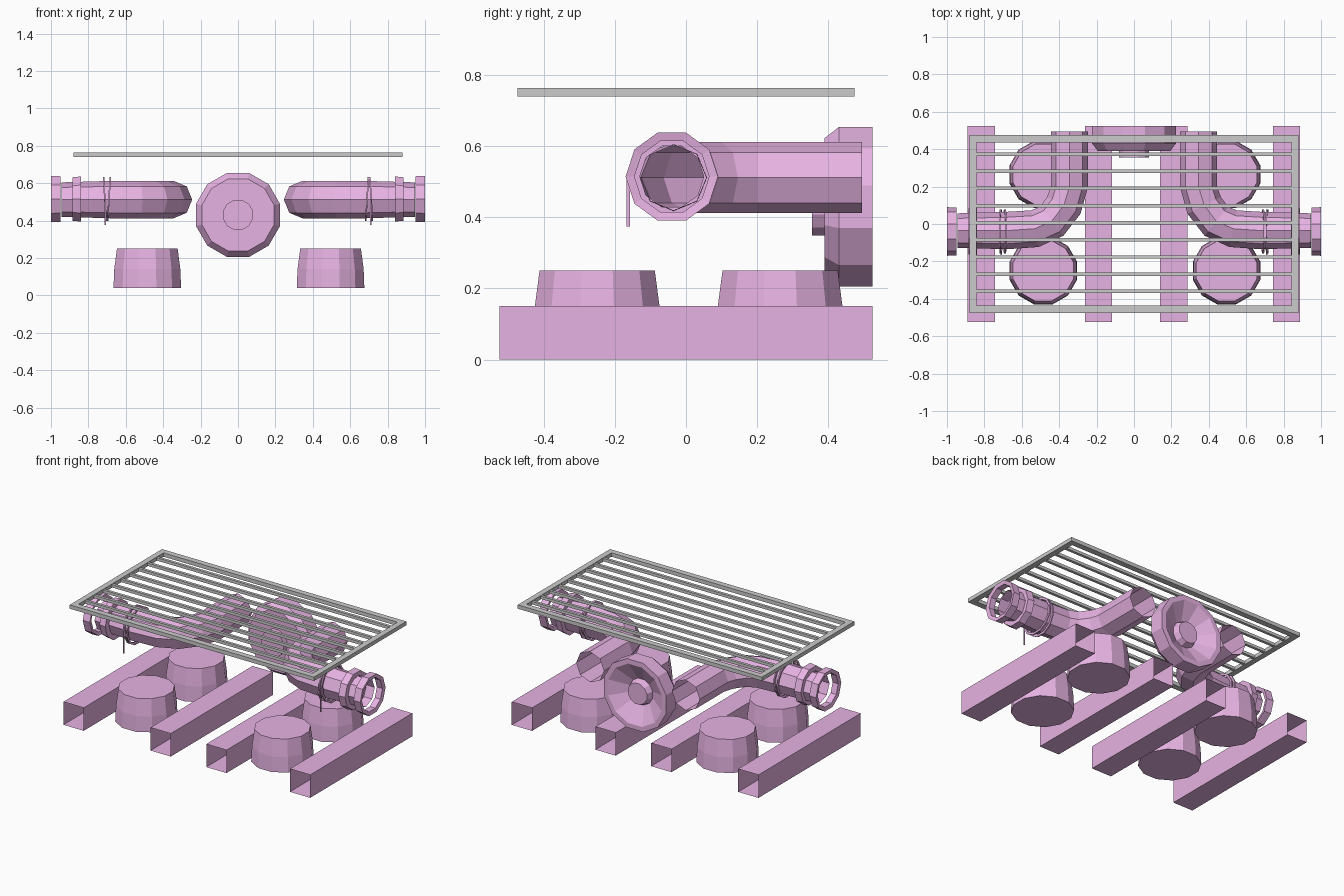
import bpy, bmesh, math
from mathutils import Vector, Matrix

if "Cube" in bpy.data.objects:
    bpy.data.objects.remove(bpy.data.objects["Cube"])

pink = bpy.data.materials.new("pink_paint")
pink.diffuse_color = (0.8, 0.45, 0.77, 1)
pink.use_nodes = True
pink.node_tree.nodes["Principled BSDF"].inputs["Base Color"].default_value = pink.diffuse_color


def finish(name, bm, mat=pink):
    bmesh.ops.recalc_face_normals(bm, faces=bm.faces)
    me = bpy.data.meshes.new(name)
    bm.to_mesh(me)
    bm.free()
    ob = bpy.data.objects.new(name, me)
    bpy.context.collection.objects.link(ob)
    if mat:
        me.materials.append(mat)
    return ob


def bridge(bm, rings, loop=False):
    n = len(rings[0])
    pairs = list(zip(rings, rings[1:])) + ([(rings[-1], rings[0])] if loop else [])
    for a, b in pairs:
        for i in range(n):
            j = (i + 1) % n
            bm.faces.new((a[i], a[j], b[j], b[i]))


def lathe(name, profile, n, matrix, cap=False, loop=False):
    """profile: (radius, height along local z)"""
    bm = bmesh.new()
    rings = []
    for r, h in profile:
        rings.append([bm.verts.new(matrix @ Vector((
            r * math.cos(2 * math.pi * (i + .5) / n),
            r * math.sin(2 * math.pi * (i + .5) / n), h))) for i in range(n)])
    bridge(bm, rings, loop)
    if cap:
        bm.faces.new(rings[0])
        bm.faces.new(rings[-1])
    return finish(name, bm)


def box(bm, x0, x1, y0, y1, z0, z1):
    m = Matrix.Translation(((x0 + x1) / 2, (y0 + y1) / 2, (z0 + z1) / 2)) @ \
        Matrix.Diagonal((x1 - x0, y1 - y0, z1 - z0, 1))
    bmesh.ops.create_cube(bm, size=1, matrix=m)


# Floor rails: square tubes with open ends
for k, x in enumerate((-0.817, -0.19, 0.212, 0.815)):
    bm = bmesh.new()
    rings = [[bm.verts.new((x + dx, y, z)) for dx, z in
              ((-.073, 0), (.073, 0), (.073, .15), (-.073, .15))] for y in (-.525, .525)]
    bridge(bm, rings)
    finish(f"floor_rail_{k + 1}", bm)

# Four tapered feet
for sx in (-1, 1):
    for y in (-0.25, 0.265):
        x = sx * 0.495 + (0.01 if sx < 0 else 0)
        lathe("tapered_foot", [(.187, .04), (.183, .14), (.168, .25)], 12,
              Matrix.Translation((x, y, 0)), cap=True)

# Round rear drum with front hub and dished back
to_y = Matrix.Translation((0, 0, 0.43)) @ Matrix.Rotation(-math.pi / 2, 4, 'X')
lathe("rear_drum", [(.083, .355), (.083, .39), (.2, .39), (.232, .43), (.232, .525),
                    (.2, .525), (.085, .46), (.07, .50)], 12, to_y, cap=True)

# Bent side pipes, their collars, clamps and end rings
path = [(.345, .495), (.345, .2), (.375, .1), (.44, .015), (.53, -.025), (.68, -.035), (.945, -.035)]
for sx, side in ((-1, "left"), (1, "right")):
    bm = bmesh.new()
    pts = [Vector((x * sx, y, .512)) for x, y in path]
    rings = []
    for i, p in enumerate(pts):
        t = (pts[min(i + 1, len(pts) - 1)] - pts[max(i - 1, 0)])
        if i in (0, 1):
            t = pts[1] - pts[0]
        t.normalize()
        s = t.cross(Vector((0, 0, 1)))
        r = .1 if i < 6 else .092
        rings.append([bm.verts.new(p + r * (s * math.cos(a) + Vector((0, 0, math.sin(a)))))
                      for a in (2 * math.pi * k / 8 for k in range(8))])
    bridge(bm, rings)
    finish(f"{side}_bent_pipe", bm)

    to_x = Matrix.Translation((0, -.04, .515)) @ Matrix.Rotation(sx * math.pi / 2, 4, 'Y')
    lathe(f"{side}_collar", [(.09, .84), (.127, .84), (.122, .885), (.09, .885)], 10, to_x, loop=True)
    lathe(f"{side}_end_ring", [(.105, .955), (.128, .95), (.13, 1.0), (.105, .995)], 10, to_x, loop=True)
    for x, tilt in ((.69, .06), (.712, -.06)):
        m = Matrix.Translation((sx * x, -.04, .515)) @ Matrix.Rotation(math.pi / 2 + tilt, 4, 'Y')
        lathe(f"{side}_clamp", [(.108, -.004), (.122, -.004), (.122, .004), (.108, .004)],
              12, m, loop=True)
    # clamp tail hanging in front
    bm = bmesh.new()
    box(bm, sx * .71 - .003, sx * .71 + .003, -.167, -.157, .375, .515)
    finish(f"{side}_clamp_tail", bm)

# Top grille: frame and slats
bm = bmesh.new()
for s in (-1, 1):
    y0, y1 = sorted((s * .437, s * .475))
    box(bm, -.88, .88, y0, y1, .74, .765)
    x0, x1 = sorted((s * .843, s * .88))
    box(bm, x0, x1, -.437, .437, .74, .765)
finish("grille_frame", bm, None)
bm = bmesh.new()
for i in range(9):
    y = -.36 + i * .0917
    box(bm, -.845, .845, y - .009, y + .009, .743, .762)
finish("grille_slats", bm, None)
